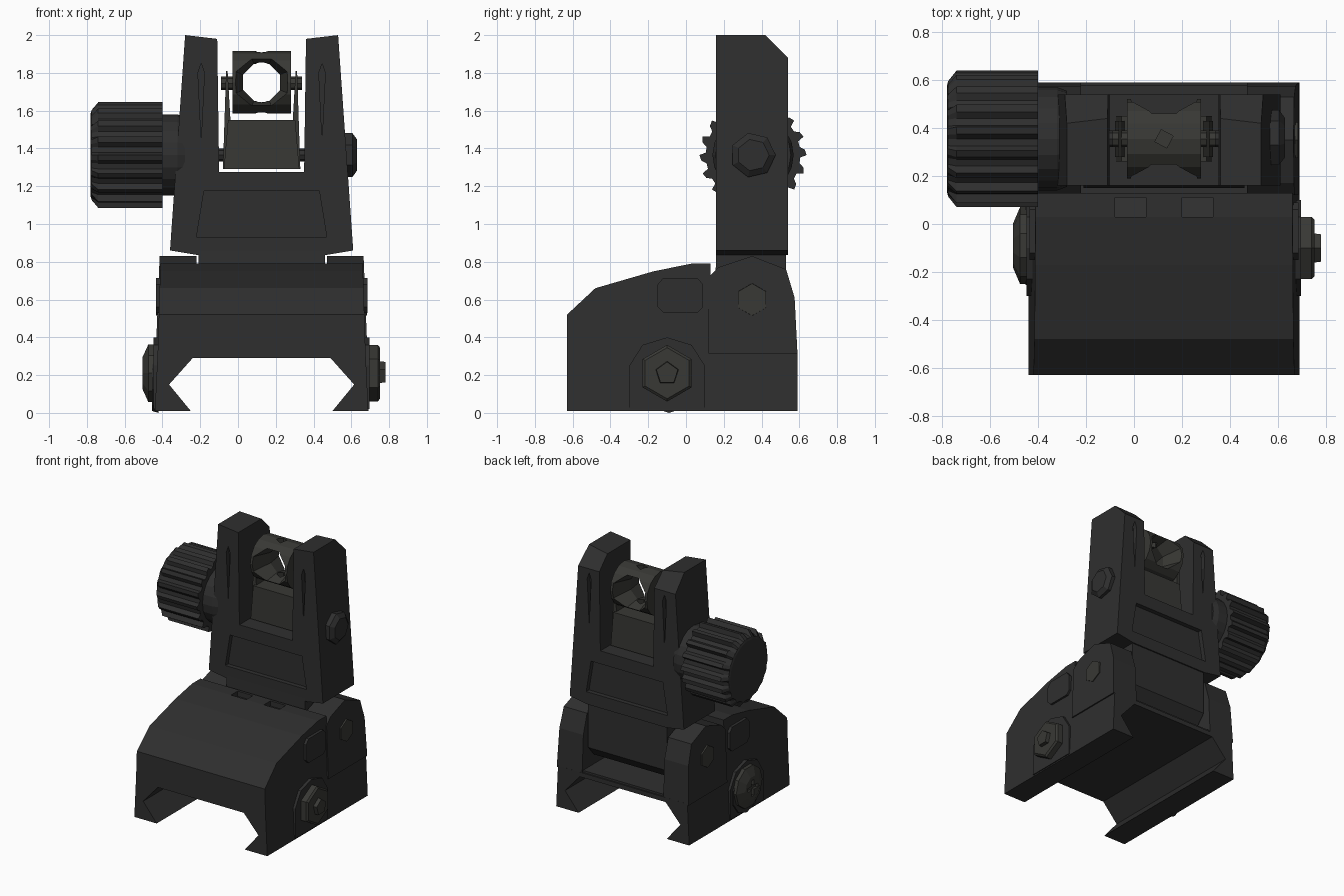
import bpy, bmesh
from math import sin, cos, pi

if "Cube" in bpy.data.objects:
    bpy.data.objects.remove(bpy.data.objects["Cube"])

CX = 0.125  # mid-plane of the sight body


def material(name, v):
    m = bpy.data.materials.new(name)
    m.diffuse_color = (*v, 1)
    m.use_nodes = True
    m.node_tree.nodes["Principled BSDF"].inputs["Base Color"].default_value = m.diffuse_color
    return m


DARK = material("dark_polymer", (0.028, 0.028, 0.028))
STEEL = material("dull_steel", (0.04, 0.04, 0.035))


def loft(name, rings, mat=DARK):
    """Skin a closed solid through rings of equal point count."""
    bm = bmesh.new()
    vs = [[bm.verts.new(p) for p in r] for r in rings]
    n = len(vs[0])
    bm.faces.new(vs[0])
    bm.faces.new(vs[-1])
    for a, b in zip(vs, vs[1:]):
        for i in range(n):
            bm.faces.new((a[i], a[(i + 1) % n], b[(i + 1) % n], b[i]))
    bmesh.ops.recalc_face_normals(bm, faces=bm.faces)
    me = bpy.data.meshes.new(name)
    bm.to_mesh(me)
    bm.free()
    me.materials.append(mat)
    ob = bpy.data.objects.new(name, me)
    bpy.context.collection.objects.link(ob)
    return ob


def place(pts, axis, d):
    return [{'x': (d, u, v), 'y': (u, d, v), 'z': (u, v, d)}[axis] for u, v in pts]


def prism(name, pts, axis, a, b, mat=DARK):
    return loft(name, [place(pts, axis, a), place(pts, axis, b)], mat)


def box(name, x0, x1, y0, y1, z0, z1, mat=DARK):
    return prism(name, [(x0, y0), (x1, y0), (x1, y1), (x0, y1)], 'z', z0, z1, mat)


def ngon(u, v, r, n, rot=0.0):
    return [(u + r * cos(rot + 2 * pi * i / n), v + r * sin(rot + 2 * pi * i / n)) for i in range(n)]


def turned(name, u, v, n, steps, axis='x', rot=0.0, mat=DARK):
    """Stepped round part: steps are (position, radius) along the axis."""
    return loft(name, [place(ngon(u, v, r, n, rot), axis, d) for d, r in steps], mat)


def cut(ob, cutters):
    for c in cutters:
        m = ob.modifiers.new("cut", 'BOOLEAN')
        m.operation, m.object, m.solver = 'DIFFERENCE', c, 'EXACT'
    dg = bpy.context.evaluated_depsgraph_get()
    me = bpy.data.meshes.new_from_object(ob.evaluated_get(dg))
    ob.modifiers.clear()
    ob.data = me
    for c in cutters:
        bpy.data.objects.remove(c)


def mir(pts):
    """Mirror a half profile (x offset from CX, z) into a full one."""
    return [(CX + x, z) for x, z in pts] + [(CX - x, z) for x, z in reversed(pts)]


def taper(ob, k):
    for v in ob.data.vertices:
        v.co.x = CX + (v.co.x - CX) * (1 - k * v.co.z)


# Base: lower rail clamp with dovetail channel, and sloped upper cover
prism("rail_clamp", mir([(0.365, 0.29), (0.49, 0.15), (0.375, 0.01), (0.565, 0.01), (0.55, 0.325)]),
      'y', -0.63, 0.59)
cover = prism("base_cover", [(-0.63, 0.315), (-0.63, 0.52), (-0.48, 0.66), (-0.17, 0.75), (0.03, 0.79),
                             (0.13, 0.79), (0.13, 0.34), (0.58, 0.34), (0.58, 0.315)],
              'x', CX - 0.56, CX + 0.56)
taper(cover, 0.055)
cut(cover, [loft("notch", [[(x, .03, .85), (x, .11, .85), (x, .11, .75), (x, .03, .77)]
                           for x in (a, a + .13)]) for a in (-0.08, 0.20)])

# Hinge ears, side buttons, bosses and hinge pins on both sides
ear = [(0.12, 0.315), (0.12, 0.72), (0.17, 0.77), (0.35, 0.83), (0.53, 0.76), (0.575, 0.61), (0.59, 0.315)]
button = [(-0.15, 0.56), (-0.12, 0.53), (0.06, 0.53), (0.09, 0.56),
          (0.09, 0.68), (0.06, 0.715), (-0.12, 0.715), (-0.15, 0.68)]
boss = [(-0.30, 0.02), (-0.30, 0.25), (-0.23, 0.36), (-0.10, 0.40), (0.03, 0.36), (0.10, 0.25), (0.10, 0.02)]
for side, s in (("left", -1), ("right", 1)):
    e = prism(side + "_hinge_ear", ear, 'x', CX + s * 0.345, CX + s * 0.57)
    for v in e.data.vertices:
        if abs(v.co.x - CX) > 0.5:
            v.co.x = CX + s * (0.573 - 0.04 * v.co.z)
    prism(side + "_button", button, 'x', CX + s * 0.5, CX + s * 0.56)
    turned(side + "_hinge_pin", 0.35, 0.60, 6, [(CX + s * 0.5, 0.09), (CX + s * 0.558, 0.085)],
           rot=pi / 6, mat=STEEL)
    prism(side + "_bolt_boss", boss, 'x', CX + s * 0.5, CX + s * 0.572)

# Clamp bolt: hex nut on the right, slotted domed head on the left
turned("clamp_nut", -0.10, 0.21, 6, [(0.66, 0.15), (0.74, 0.15), (0.752, 0.135)], rot=pi / 2, mat=STEEL)
turned("clamp_bolt_tip", -0.10, 0.21, 5, [(0.74, 0.065), (0.78, 0.06)], rot=pi / 2, mat=STEEL)
# the lower edge of the flange behind the head touches the ground
turned("clamp_bolt_flange", -0.09, 0.18, 10, [(-0.42, 0.18), (-0.455, 0.17)], rot=pi / 2)
head = turned("clamp_bolt_head", -0.09, 0.21, 10, [(-0.42, 0.16), (-0.475, 0.16), (-0.505, 0.09)], mat=STEEL)
cut(head, [box("slot", -0.6, -0.485, -0.15, -0.03, 0.195, 0.225),
           box("slot", -0.6, -0.485, -0.105, -0.075, 0.15, 0.27)])

# Upright sight frame with two posts
frame = prism("upright_frame", mir([(0.335, 0.835), (0.485, 0.86), (0.405, 2.0), (0.235, 1.98), (0.225, 1.275)]),
              'y', 0.16, 0.54)
cutters = [prism("chamfer", [(0.40, 2.02), (0.57, 1.85), (0.57, 2.02)], 'x', -1, 1)]
for y0, y1 in ((0.1, 0.195), (0.505, 0.6)):
    cutters.append(prism("panel", mir([(0.345, 0.93), (0.305, 1.175)]), 'y', y0, y1))
    for s in (-1, 1):
        x = CX + s * 0.32
        cutters.append(prism("groove", [(x - 0.017, 1.80), (x, 1.45), (x + 0.017, 1.80), (x, 1.85)], 'y', y0, y1))
cut(frame, cutters)
# Hinge neck below the frame
prism("hinge_neck", [(0.16, 0.86), (0.15, 0.5), (0.22, 0.42), (0.46, 0.42), (0.53, 0.5), (0.53, 0.86)],
      'x', CX - 0.335, CX + 0.335)

# Windage knob with ribs, collar, screw and right-hand nut
KY, KZ, TEETH = 0.355, 1.365, 18
rib = [(0, 1), (0.3, 0.97), (0.5, 0.88), (0.85, 0.88)]


def ribbed(d, r, depth=1.0):
    return [(d, KY + r * (1 - (1 - q) * depth) * cos(2 * pi * (i + t) / TEETH),
             KZ + r * (1 - (1 - q) * depth) * sin(2 * pi * (i + t) / TEETH))
            for i in range(TEETH) for t, q in rib]


loft("windage_knob", [ribbed(-0.40, 0.284), ribbed(-0.74, 0.284), ribbed(-0.775, 0.24, 0.2), ribbed(-0.78, 0.22, 0)])
turned("knob_collar", KY, KZ, 20, [(-0.41, 0.215), (-0.32, 0.215), (-0.28, 0.2)])
turned("windage_screw", KY, KZ, 8, [(-0.3, 0.035), (0.55, 0.035)])
turned("windage_nut", KY, KZ, 7, [(0.55, 0.12), (0.605, 0.12), (0.63, 0.085)])

# Aperture carrier with thin side arms and pivot pins
prism("aperture_carrier", mir([(0.2, 1.29), (0.178, 1.55)]), 'y', 0.26, 0.45, STEEL)
for side, s in (("left", -1), ("right", 1)):
    prism(side + "_carrier_arm", [(CX + s * x, z) for x, z in
                                  [(0.205, 1.29), (0.188, 1.81), (0.18, 1.81), (0.165, 1.55), (0.165, 1.29)]],
          'y', 0.28, 0.43, STEEL)
    turned(side + "_aperture_pin", 0.355, 1.745, 8, [(CX + s * 0.13, 0.035), (CX + s * 0.215, 0.035)], mat=STEEL)

# Aperture drum with flared peep hole and a small second peep
drum = turned("aperture_drum", 0.355, 1.75, 16, [(CX - 0.155, 0.165), (CX + 0.155, 0.165)], mat=STEEL)
cut(drum, [turned("peep", CX, 1.75, 8, [(0.13, 0.165), (0.355, 0.106), (0.58, 0.165)], axis='y', rot=pi / 8),
           turned("small_peep", CX, 0.355, 4, [(1.5, 0.04), (2.0, 0.04)], axis='z', rot=0.3)])
